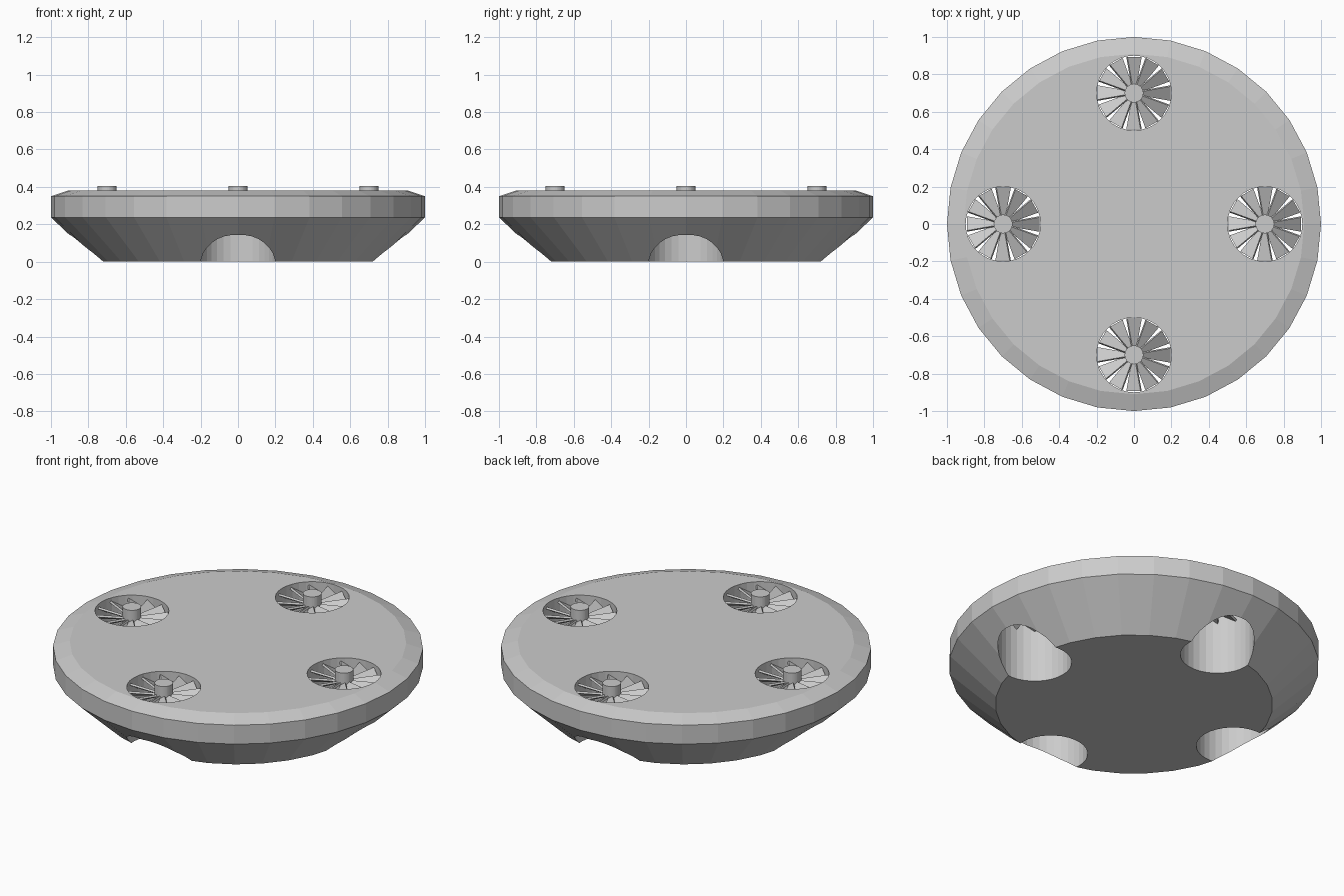
import bpy, bmesh
from math import cos, sin, pi, radians
from mathutils import Matrix, Vector

if "Cube" in bpy.data.objects:
    bpy.data.objects.remove(bpy.data.objects["Cube"])

CENTRES = [(0.7, 0), (0, 0.7), (-0.7, 0), (0, -0.7)]


def make_object(name, bm):
    bmesh.ops.recalc_face_normals(bm, faces=bm.faces)
    mesh = bpy.data.meshes.new(name)
    bm.to_mesh(mesh)
    bm.free()
    ob = bpy.data.objects.new(name, mesh)
    bpy.context.collection.objects.link(ob)
    return ob


def lathe(bm, profile, sides):
    """Solid of revolution with capped ends, from (radius, z) points."""
    rings = [[bm.verts.new((r * cos(2 * pi * i / sides), r * sin(2 * pi * i / sides), z))
              for i in range(sides)] for r, z in profile]
    for low, high in zip(rings, rings[1:]):
        for i in range(sides):
            j = (i + 1) % sides
            bm.faces.new((low[i], low[j], high[j], high[i]))
    bm.faces.new(rings[0][::-1])
    bm.faces.new(rings[-1])


def add_blade(bm, angle):
    """Tapered, pitched plate running outwards from the hub."""
    turn = (Matrix.Translation((0, 0, 0.335)) @ Matrix.Rotation(angle, 4, 'Z')
            @ Matrix.Rotation(radians(32), 4, 'X'))
    verts = []
    for x, half in ((0.035, 0.012), (0.194, 0.045)):
        for y, z in ((-half, -0.006), (half, -0.006), (half, 0.006), (-half, 0.006)):
            verts.append(bm.verts.new(turn @ Vector((x, y, z))))
    for i in range(4):
        j = (i + 1) % 4
        bm.faces.new((verts[i], verts[j], verts[4 + j], verts[4 + i]))
    bm.faces.new(verts[3::-1])
    bm.faces.new(verts[4:])


# Disc body: sloped underside, upright rim, bevelled top edge
bm = bmesh.new()
lathe(bm, [(0.75, 0), (1, 0.237), (1, 0.35), (0.91, 0.38)], 32)
body = make_object("disc_body", bm)

# Four vertical fan shafts cut through the body
for n, (x, y) in enumerate(CENTRES):
    bm = bmesh.new()
    lathe(bm, [(0.2, -0.2), (0.2, 0.6)], 32)
    cutter = make_object(f"shaft_cutter_{n}", bm)
    cutter.location = (x, y, 0)
    cutter.hide_render = True
    cutter.hide_set(True)
    cut = body.modifiers.new(f"shaft_{n}", 'BOOLEAN')
    cut.operation = 'DIFFERENCE'
    cut.solver = 'EXACT'
    cut.object = cutter

# Fans: raised round hub with a ring of blades
for n, (x, y) in enumerate(CENTRES):
    bm = bmesh.new()
    lathe(bm, [(0.05, 0.3), (0.05, 0.405)], 32)
    for k in range(12):
        add_blade(bm, 2 * pi * k / 12)
    fan = make_object(f"fan_{n}", bm)
    fan.location = (x, y, 0)
